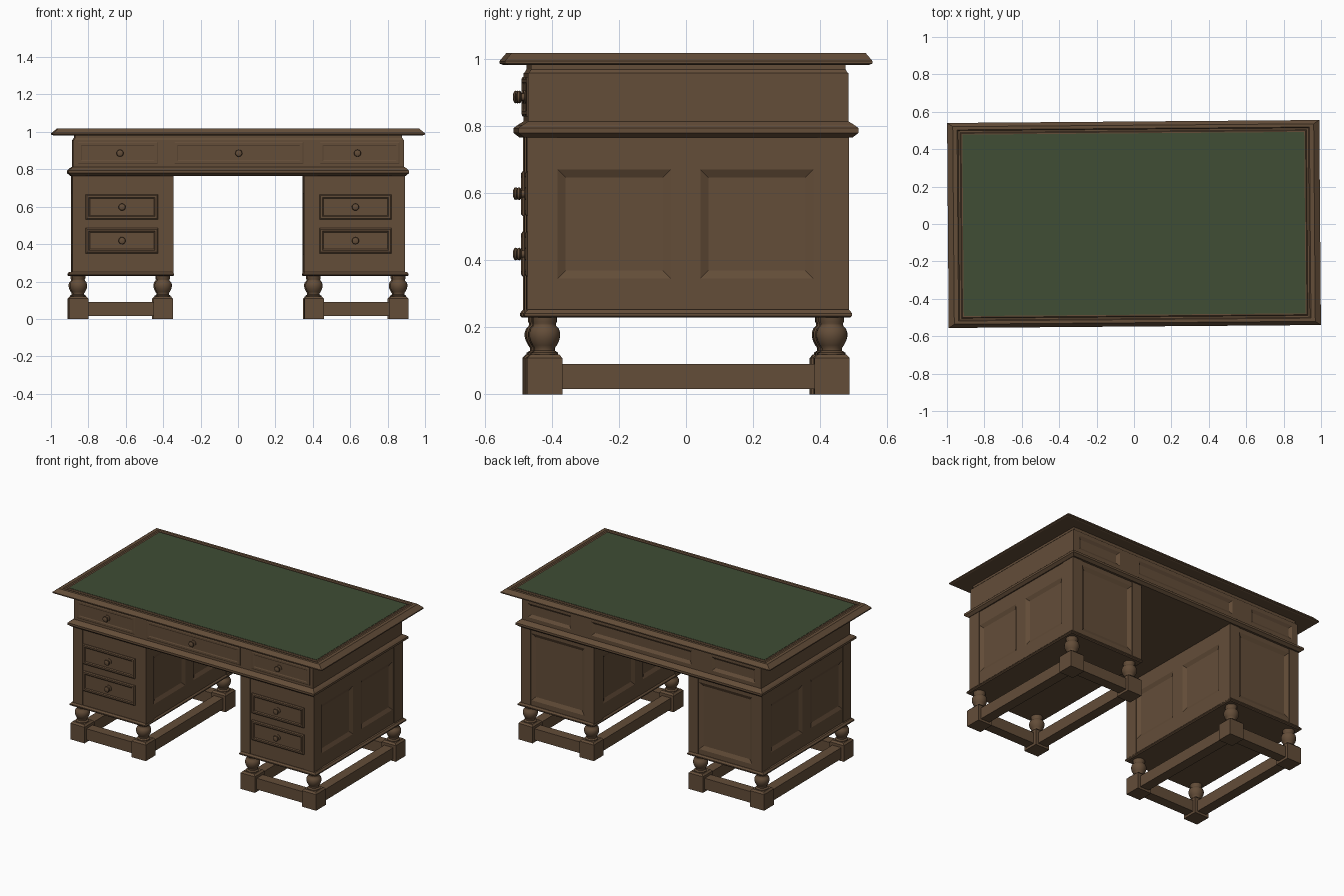
import bpy, bmesh, math
from mathutils import Matrix, Vector

if "Cube" in bpy.data.objects:
    bpy.data.objects.remove(bpy.data.objects["Cube"])

TURN = Matrix.Rotation(0.008, 4, 'Z')   # the desk stands very slightly turned


def material(name, rgb):
    m = bpy.data.materials.new(name)
    m.diffuse_color = (*rgb, 1)
    m.use_nodes = True
    m.node_tree.nodes["Principled BSDF"].inputs["Base Color"].default_value = m.diffuse_color
    return m


WOOD = material("brown wood", (0.125, 0.074, 0.040))
GREEN = material("green leather", (0.050, 0.074, 0.035))


def finish(name, bm, mat=WOOD, smooth=False):
    bmesh.ops.recalc_face_normals(bm, faces=bm.faces)
    bm.transform(TURN)
    me = bpy.data.meshes.new(name)
    bm.to_mesh(me)
    bm.free()
    me.materials.append(mat)
    ob = bpy.data.objects.new(name, me)
    bpy.context.collection.objects.link(ob)
    if smooth:
        bpy.ops.object.select_all(action='DESELECT')
        ob.select_set(True)
        bpy.context.view_layer.objects.active = ob
        bpy.ops.object.shade_smooth_by_angle(angle=math.radians(40))
    return ob


def loft(name, rings, mat=WOOD, cx=0, cy=0, turn=None):
    """Stack of rectangles (half x, half y, z), closed at both ends."""
    bm = bmesh.new()
    loops = [[bm.verts.new((cx + sx * hx, cy + sy * hy, z))
              for sx, sy in ((-1, -1), (1, -1), (1, 1), (-1, 1))] for hx, hy, z in rings]
    for a, b in zip(loops, loops[1:]):
        for i in range(4):
            j = (i + 1) % 4
            bm.faces.new((a[i], a[j], b[j], b[i]))
    bm.faces.new(loops[0])
    bm.faces.new(loops[-1])
    if turn:
        bm.transform(turn)
    return finish(name, bm, mat)


def box(name, x0, x1, y0, y1, z0, z1):
    hx, hy = abs(x1 - x0) / 2, abs(y1 - y0) / 2
    return loft(name, [(hx, hy, z0), (hx, hy, z1)], cx=(x0 + x1) / 2, cy=(y0 + y1) / 2)


def lathe(name, profile, place, n=24):
    """Turned part from (radius, height) points."""
    bm = bmesh.new()
    rings = [[bm.verts.new((r * math.cos(2 * math.pi * k / n), r * math.sin(2 * math.pi * k / n), z))
              for k in range(n)] for r, z in profile]
    for a, b in zip(rings, rings[1:]):
        for i in range(n):
            j = (i + 1) % n
            bm.faces.new((a[i], a[j], b[j], b[i]))
    bm.faces.new(rings[0])
    bm.faces.new(rings[-1])
    bm.transform(place)
    return finish(name, bm, smooth=True)


def panelled(name, lo, hi, panels, depth=0.012):
    """Box with sunk panels (axis, side, u0, u1, z0, z1, bevel)."""
    bm = bmesh.new()
    bmesh.ops.create_cube(bm, size=1)
    for v in bm.verts:
        v.co = Vector([lo[i] if v.co[i] < 0 else hi[i] for i in range(3)])
    cuts = set()
    for ax, s, u0, u1, z0, z1, bev in panels:
        cuts |= {(1 - ax, u0), (1 - ax, u1), (2, z0), (2, z1)}
    for ax, val in cuts:
        n = Vector((0, 0, 0))
        n[ax] = 1
        bmesh.ops.bisect_plane(bm, geom=bm.verts[:] + bm.edges[:] + bm.faces[:],
                               plane_co=n * val, plane_no=n, dist=1e-5)
    for ax, s, u0, u1, z0, z1, bev in panels:
        bm.normal_update()
        faces = []
        for f in bm.faces:
            c = f.calc_center_median()
            if f.normal[ax] * s > 0.99 and u0 < c[1 - ax] < u1 and z0 < c.z < z1:
                faces.append(f)
        bmesh.ops.inset_region(bm, faces=faces, thickness=bev, depth=-depth, use_even_offset=True)
    return finish(name, bm)


def drawer(name, x0, x1, z0, z1, y, proud):
    """Raised drawer front with a bevelled edge and a turned knob."""
    hx, hz = (x1 - x0) / 2, (z1 - z0) / 2
    cx, cz = (x0 + x1) / 2, (z0 + z1) / 2
    face = Matrix.Translation((cx, y, cz)) @ Matrix.Rotation(math.pi / 2, 4, 'X')
    loft(name, [(hx, hz, -0.01), (hx, hz, proud * 0.5), (hx - 0.006, hz - 0.006, proud),
                (hx - 0.016, hz - 0.016, proud), (hx - 0.022, hz - 0.022, proud * 0.5)], turn=face)


def knob(name, x, z, y):
    place = Matrix.Translation((x, y, z)) @ Matrix.Rotation(math.pi / 2, 4, 'X')
    lathe(name, [(0.02, 0), (0.02, 0.005), (0.011, 0.008), (0.011, 0.017), (0.017, 0.019),
                 (0.019, 0.023), (0.017, 0.028), (0.010, 0.031)], place, 16)


# Table top with chamfered edge, groove and leather inlay
loft("table_top", [(0.985, 0.538, 0.982), (0.995, 0.548, 0.986), (0.995, 0.548, 0.993),
                   (0.965, 0.528, 1.017), (0.942, 0.511, 1.017), (0.936, 0.506, 1.011),
                   (0.926, 0.497, 1.011), (0.921, 0.492, 1.016)])
loft("leather_inlay", [(0.914, 0.485, 1.010), (0.914, 0.485, 1.0175)], GREEN)

# Frieze with three sunk panels at the back, and its mouldings
panelled("frieze", (-0.885, -0.478, 0.80), (0.885, 0.478, 0.957),
         [(1, 1, -0.84, -0.52, 0.838, 0.932, 0.018),
          (1, 1, -0.37, 0.37, 0.838, 0.932, 0.018),
          (1, 1, 0.52, 0.84, 0.838, 0.932, 0.018)])
loft("upper_moulding", [(0.885, 0.478, 0.953), (0.874, 0.469, 0.968), (0.874, 0.469, 0.984)])
loft("waist_moulding", [(0.893, 0.489, 0.765), (0.910, 0.507, 0.779), (0.910, 0.507, 0.793),
                        (0.900, 0.494, 0.803), (0.885, 0.478, 0.813)])
for i, (a, b) in enumerate(((-0.86, -0.432), (-0.346, 0.346), (0.432, 0.86))):
    drawer(f"frieze_drawer_{i}", a, b, 0.828, 0.946, -0.478, 0.005)
for i, x in enumerate((-0.635, 0, 0.635)):
    knob(f"frieze_knob_{i}", x, 0.886, -0.479)

LEG = [(0.040, 0.118), (0.040, 0.124), (0.030, 0.130), (0.030, 0.138), (0.036, 0.146),
       (0.043, 0.160), (0.046, 0.172), (0.046, 0.184), (0.042, 0.196), (0.034, 0.204),
       (0.033, 0.210), (0.036, 0.216), (0.036, 0.235)]

for s, side in ((-1, "left"), (1, "right")):
    # Pedestal body: two sunk panels on each flank, one at the back
    xs = sorted((s * 0.354, s * 0.886))
    px = sorted((s * 0.425, s * 0.815))
    panels = [(ax, sg, u0, u1, 0.345, 0.67, 0.024) for ax, sg in ((0, -1), (0, 1))
              for u0, u1 in ((-0.39, -0.052), (0.036, 0.373))]
    panels.append((1, 1, px[0], px[1], 0.285, 0.735, 0.024))
    panelled(f"{side}_pedestal", (xs[0], -0.475, 0.24), (xs[1], 0.475, 0.775), panels)

    # Corner posts
    for t, end in ((-1, "front"), (1, "back")):
        for a, b, where in ((0.35, 0.42, "inner"), (0.82, 0.89, "outer")):
            box(f"{side}_{end}_{where}_post", s * a, s * b, t * 0.385 - 0.007 * (t < 0),
                t * 0.479, 0.245, 0.77)

    # Drawers
    dx = sorted((s * 0.432, s * 0.818))
    for i, z in enumerate((0.418, 0.598)):
        drawer(f"{side}_drawer_{i}", dx[0], dx[1], z - 0.067, z + 0.067, -0.475, 0.010)
        knob(f"{side}_drawer_knob_{i}", s * 0.624, z, -0.479)

    # Base moulding, legs with square feet, stretchers
    loft(f"{side}_base_moulding", [(0.276, 0.482, 0.229), (0.282, 0.488, 0.234),
                                   (0.282, 0.488, 0.241), (0.272, 0.479, 0.252)], cx=s * 0.627)
    for t, end in ((-1, "front"), (1, "back")):
        for x, where in ((0.403, "inner"), (0.856, "outer")):
            loft(f"{side}_{end}_{where}_foot", [(0.0525, 0.0525, 0), (0.0525, 0.0525, 0.108),
                 (0.042, 0.042, 0.119)], cx=s * x, cy=t * 0.428)
            lathe(f"{side}_{end}_{where}_leg", LEG, Matrix.Translation((s * x, t * 0.428, 0)))
        box(f"{side}_{end}_stretcher", s * 0.43, s * 0.83, t * 0.395, t * 0.461, 0.016, 0.091)
    for x, where in ((0.403, "inner"), (0.856, "outer")):
        box(f"{side}_{where}_stretcher", s * x - 0.033, s * x + 0.033, -0.40, 0.40, 0.015, 0.09)
